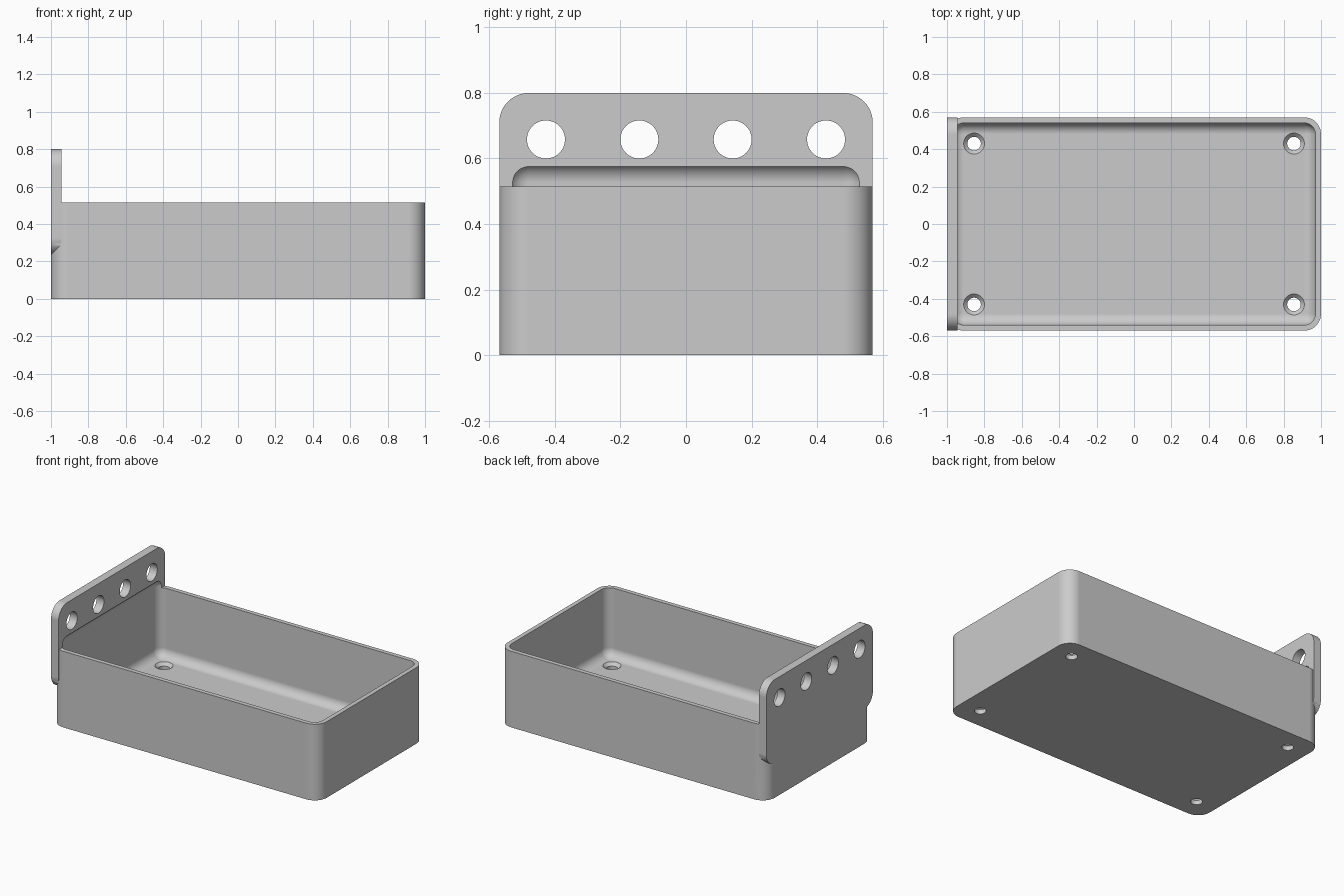
import bpy, bmesh, math
from mathutils import Vector, Matrix

cube = bpy.data.objects.get("Cube")
if cube:
    bpy.data.objects.remove(cube, do_unlink=True)

grey = bpy.data.materials.new("light_grey")
grey.use_nodes = True
colour = (0.6, 0.6, 0.6, 1)
grey.diffuse_color = colour
grey.node_tree.nodes["Principled BSDF"].inputs["Base Color"].default_value = colour


def make_object(name, bm):
    bmesh.ops.recalc_face_normals(bm, faces=bm.faces)
    mesh = bpy.data.meshes.new(name)
    bm.to_mesh(mesh)
    bm.free()
    obj = bpy.data.objects.new(name, mesh)
    bpy.context.collection.objects.link(obj)
    mesh.materials.append(grey)
    return obj


def rounded_box(name, low, high, radius, axis=None):
    """Box with its edges along one axis rounded, or all edges if no axis."""
    low, high = Vector(low), Vector(high)
    bm = bmesh.new()
    bmesh.ops.create_cube(bm, size=1)
    size = high - low
    for v in bm.verts:
        v.co = (low + high) / 2 + Vector(c * s for c, s in zip(v.co, size))
    edges = [e for e in bm.edges if axis is None or
             abs((e.verts[0].co - e.verts[1].co)[axis]) > 1e-4]
    bmesh.ops.bevel(bm, geom=edges, offset=radius, segments=12,
                    profile=0.5, affect='EDGES')
    return make_object(name, bm)


def cone_cutter(name, place, r1, r2, depth, turn=Matrix()):
    bm = bmesh.new()
    bmesh.ops.create_cone(bm, cap_ends=True, segments=48, radius1=r1, radius2=r2,
                          depth=depth, matrix=Matrix.Translation(place) @ turn)
    return make_object(name, bm)


def combine(target, other, operation):
    mod = target.modifiers.new(operation.lower(), 'BOOLEAN')
    mod.operation, mod.solver, mod.object = operation, 'EXACT', other
    bpy.context.view_layer.objects.active = target
    bpy.ops.object.modifier_apply(modifier=mod.name)
    bpy.data.objects.remove(other, do_unlink=True)


WIDTH, RIM, TOP, FLOOR = 0.57, 0.515, 0.8, 0.05

# Tray body with upright rounded corners, joined to the hanging plate
tray = rounded_box("tray_with_hanging_plate", (-1, -WIDTH, 0), (1, WIDTH, RIM), 0.09, axis=2)
plate = rounded_box("hanging_plate", (-1, -WIDTH, 0.235), (-0.944, WIDTH, TOP), 0.09, axis=0)
combine(tray, plate, 'UNION')

# Hollow with rounded edges, which also bites a shallow recess into the plate
hollow = rounded_box("hollow_cutter", (-0.97, -0.54, FLOOR), (0.97, 0.54, 0.586), 0.06)
combine(tray, hollow, 'DIFFERENCE')

# Row of round holes through the plate
for i in range(4):
    y = (i - 1.5) * 0.285
    combine(tray, cone_cutter("plate_hole_cutter", (-0.97, y, 0.658), 0.058, 0.058, 0.2,
                              Matrix.Rotation(math.pi / 2, 4, 'Y')), 'DIFFERENCE')

# Countersunk screw holes in the floor corners
for sx in (-1, 1):
    for sy in (-1, 1):
        x, y = sx * 0.855, sy * 0.43
        combine(tray, cone_cutter("screw_hole_cutter", (x, y, 0), 0.036, 0.036, 0.2), 'DIFFERENCE')
        combine(tray, cone_cutter("countersink_cutter", (x, y, FLOOR), 0.036, 0.076, 0.04), 'DIFFERENCE')

# Smooth curves, crisp edges and even shading on the flat sides
bpy.ops.object.select_all(action='DESELECT')
tray.select_set(True)
bpy.context.view_layer.objects.active = tray
bpy.ops.object.shade_smooth_by_angle(angle=math.radians(30))
weighted = tray.modifiers.new("even_normals", 'WEIGHTED_NORMAL')
weighted.keep_sharp = True
